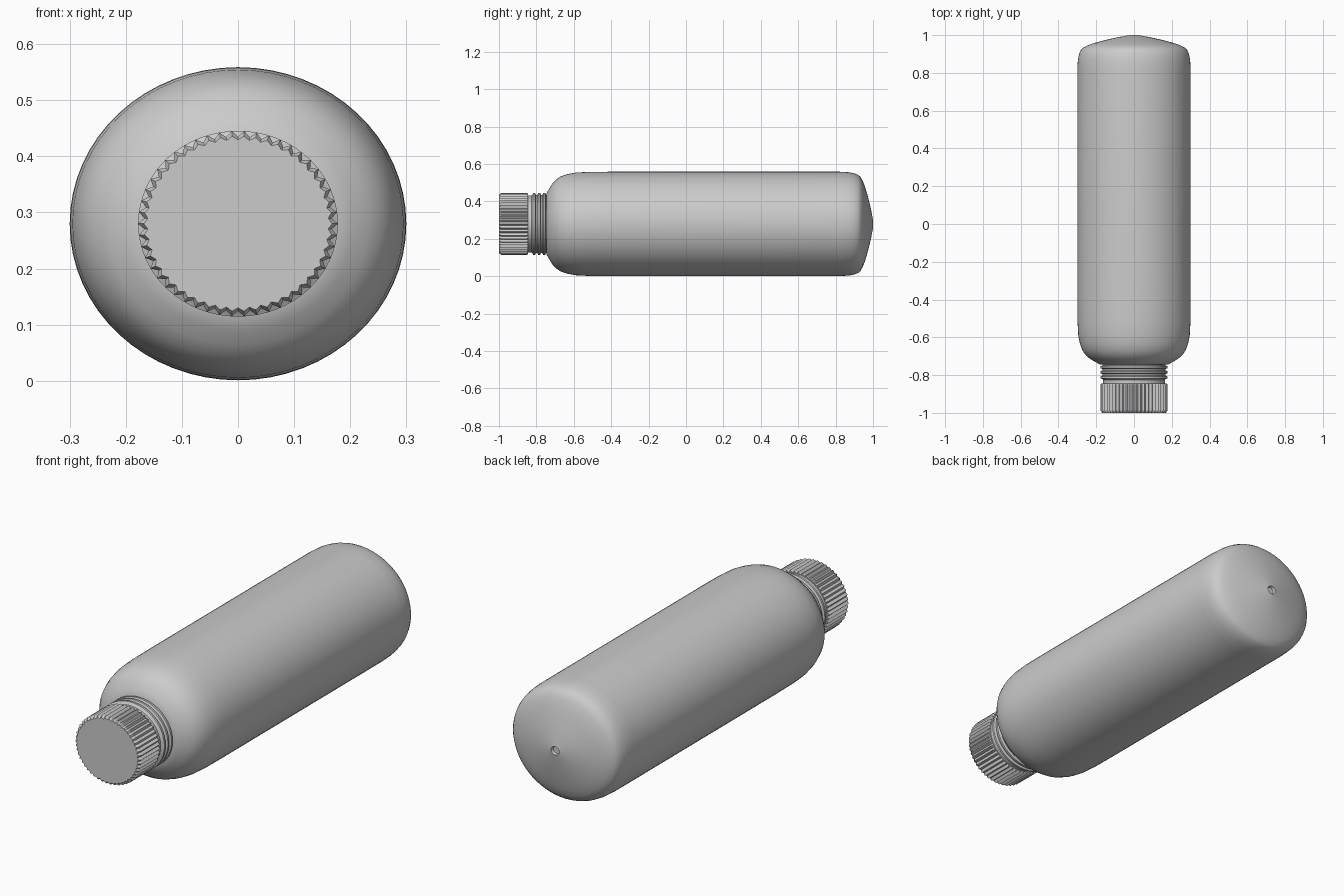
import bpy, bmesh, math

if "Cube" in bpy.data.objects:
    bpy.data.objects.remove(bpy.data.objects["Cube"])

CENTRE_Z = 0.28
FLAT = 0.93   # the whole bottle is slightly squashed in height


def lathe(name, profile, sides, smooth):
    """Sweep (y, radius) or (y, peak radius, valley radius) rings round the y axis."""
    bm = bmesh.new()
    rings = []
    for y, *radii in profile:
        if radii[0] == 0:
            rings.append([bm.verts.new((0, y, CENTRE_Z))])
            continue
        ring = []
        for i in range(sides):
            a = 2 * math.pi * i / sides
            r = radii[i % len(radii)]
            ring.append(bm.verts.new((r * math.cos(a), y, CENTRE_Z + FLAT * r * math.sin(a))))
        rings.append(ring)
    for a, b in zip(rings, rings[1:]):
        for i in range(sides):
            j = (i + 1) % sides
            if len(a) == 1:
                bm.faces.new((a[0], b[i], b[j]))
            elif len(b) == 1:
                bm.faces.new((a[i], b[0], a[j]))
            else:
                bm.faces.new((a[i], b[i], b[j], a[j]))
    bmesh.ops.recalc_face_normals(bm, faces=bm.faces)
    mesh = bpy.data.meshes.new(name)
    bm.to_mesh(mesh)
    bm.free()
    obj = bpy.data.objects.new(name, mesh)
    bpy.context.collection.objects.link(obj)
    if smooth:
        bpy.ops.object.select_all(action='DESELECT')
        obj.select_set(True)
        bpy.context.view_layer.objects.active = obj
        bpy.ops.object.shade_smooth_by_angle(angle=math.radians(35))
    return obj


# Bottle body: shoulder, long barrel, domed base with a small moulding dimple
lathe("bottle_body", [
    (-0.745, 0), (-0.745, 0.178), (-0.73, 0.205), (-0.715, 0.232), (-0.695, 0.255),
    (-0.67, 0.273), (-0.635, 0.286), (-0.59, 0.295), (-0.52, 0.299), (-0.40, 0.30),
    (0.82, 0.30), (0.87, 0.297), (0.90, 0.291), (0.92, 0.282), (0.932, 0.272),
    (0.945, 0.247), (0.957, 0.215), (0.968, 0.175), (0.979, 0.13), (0.989, 0.085),
    (0.996, 0.045), (1.0, 0.022), (0.988, 0.018), (0.988, 0)], 64, True)

# Neck with raised rings
neck = [(-0.88, 0), (-0.88, 0.164), (-0.825, 0.164)]
for y in (-0.812, -0.785, -0.758):
    neck += [(y - 0.010, 0.167), (y - 0.005, 0.178), (y + 0.005, 0.178), (y + 0.010, 0.167)]
neck += [(-0.735, 0.167), (-0.735, 0)]
lathe("neck", neck, 64, True)

# Ribbed screw cap: alternating peaks and valleys, chamfered front rim
lathe("cap", [
    (-1.0, 0), (-1.0, 0.168, 0.161), (-0.988, 0.178, 0.167),
    (-0.850, 0.178, 0.167), (-0.845, 0.174, 0.165), (-0.845, 0)], 100, False)
